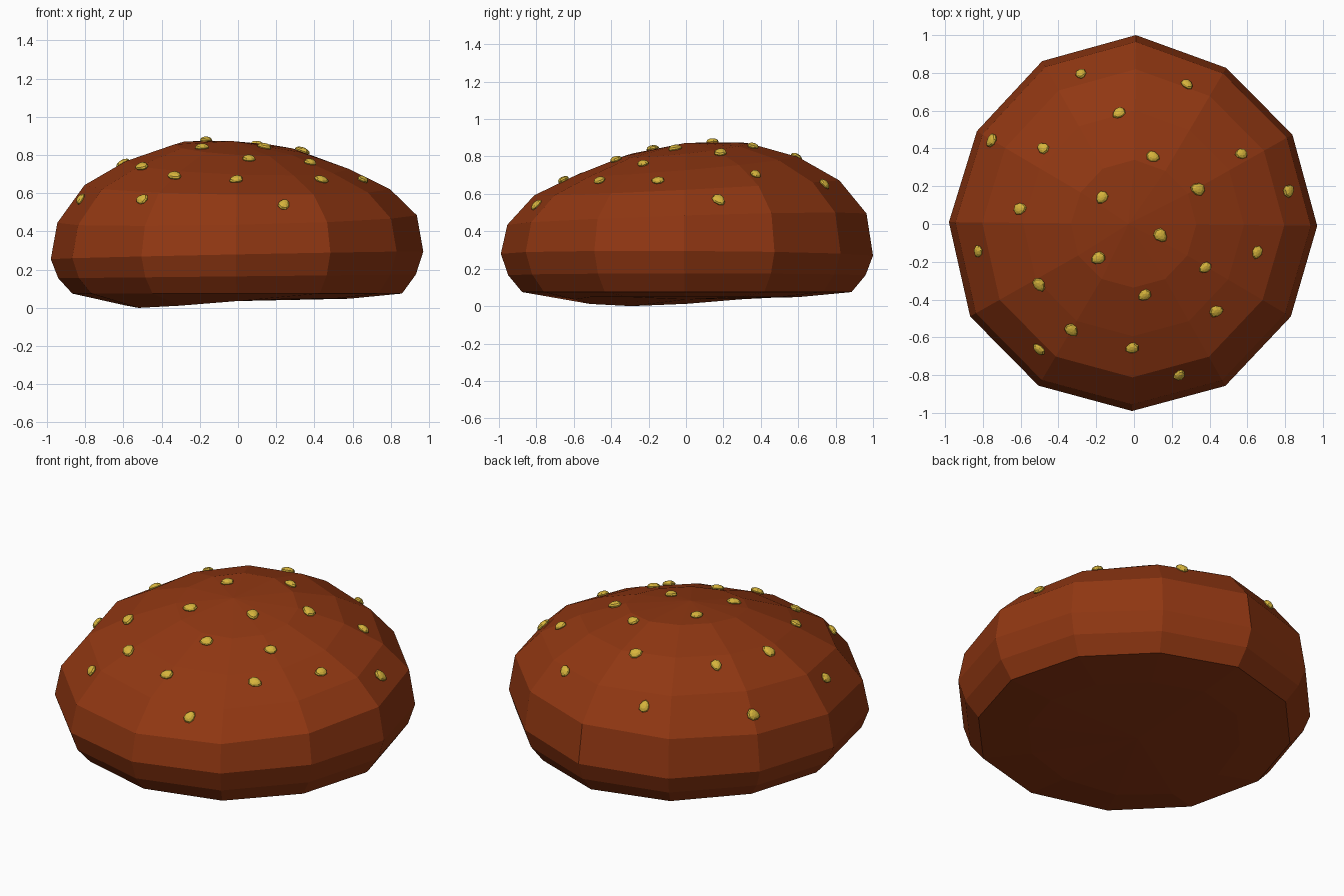
import bpy, bmesh, math, random
from mathutils import Vector, Matrix
from mathutils.bvhtree import BVHTree

if "Cube" in bpy.data.objects:
    bpy.data.objects.remove(bpy.data.objects["Cube"])

random.seed(4)
N = 12


def material(name, color):
    m = bpy.data.materials.new(name)
    m.diffuse_color = (*color, 1)
    m.use_nodes = True
    m.node_tree.nodes["Principled BSDF"].inputs["Base Color"].default_value = m.diffuse_color
    return m


def finish(bm, name, mat):
    bmesh.ops.recalc_face_normals(bm, faces=bm.faces)
    me = bpy.data.meshes.new(name)
    bm.to_mesh(me)
    ob = bpy.data.objects.new(name, me)
    bpy.context.collection.objects.link(ob)
    me.materials.append(mat)
    return ob


# Bun: rings of (radius, height, tilt along x, tilt along y)
rings = [(0.60, 0.048, 0, 0), (0.885, 0.075, 0, 0), (0.96, 0.165, 0.01, 0),
         (1.0, 0.275, 0.02, -0.005), (0.965, 0.465, 0.02, 0.03),
         (0.82, 0.632, -0.01, 0.04), (0.60, 0.747, -0.02, 0.05),
         (0.34, 0.835, -0.02, 0.035)]
outline = [0.97, 0.963, 0.96, 1.0, 0.99, 0.966,
           0.98, 0.996, 0.994, 0.99, 0.984, 0.964]
bm = bmesh.new()
loops = []
for i, (r, z, tx, ty) in enumerate(rings):
    loop = []
    for k in range(N):
        a = math.tau * k / N - 0.01
        c, s = math.cos(a), math.sin(a)
        h = z + tx * c + ty * s
        if i == 0:  # sagging underside towards the front left
            h -= 0.048 * max(0, math.cos(a - math.radians(210))) ** 2
        loop.append(bm.verts.new((r * outline[k] * c, r * outline[k] * s, h)))
    loops.append(loop)
for lo, hi in zip(loops, loops[1:]):
    for k in range(N):
        n = (k + 1) % N
        bm.faces.new((lo[k], lo[n], hi[n], hi[k]))
for loop, z in ((loops[0], 0.035), (loops[-1], 0.873)):
    tip = bm.verts.new((-0.03, 0, z))
    for k in range(N):
        bm.faces.new((loop[k], loop[(k + 1) % N], tip))
bun = finish(bm, "bun_top", material("crust", (0.28, 0.038, 0.006)))
tree = BVHTree.FromBMesh(bm)
bm.free()

# Sesame seeds: flattened teardrops laid on the crust at (x, y)
spots = [(-0.28, 0.79), (0.28, 0.735), (-0.08, 0.585), (-0.75, 0.44),
         (-0.48, 0.40), (0.10, 0.355), (0.565, 0.37), (0.335, 0.185),
         (0.815, 0.175), (-0.17, 0.14), (-0.60, 0.08), (0.14, -0.06),
         (-0.82, -0.145), (-0.19, -0.18), (0.65, -0.15), (0.375, -0.23),
         (-0.50, -0.32), (0.055, -0.375), (0.435, -0.46), (-0.33, -0.56),
         (-0.50, -0.66), (-0.01, -0.655), (0.24, -0.795)]
bm = bmesh.new()
for x, y in spots:
    p, n, _, _ = tree.ray_cast(Vector((x, y, 2)), Vector((0, 0, -1)))
    turn = Matrix.Rotation(random.uniform(0, math.tau), 4, 'Z')
    place = Matrix.Translation(p + n * 0.006) @ n.to_track_quat('Z', 'Y').to_matrix().to_4x4() @ turn
    seed = bmesh.ops.create_uvsphere(bm, u_segments=8, v_segments=6, radius=1)["verts"]
    k = random.uniform(0.9, 1.08)
    for v in seed:
        c = v.co
        v.co = place @ Vector((c.x * 0.039 * k, c.y * 0.031 * k * (1 - 0.25 * c.x), c.z * 0.019))
finish(bm, "sesame_seeds", material("sesame", (0.68, 0.46, 0.045)))
bm.free()
